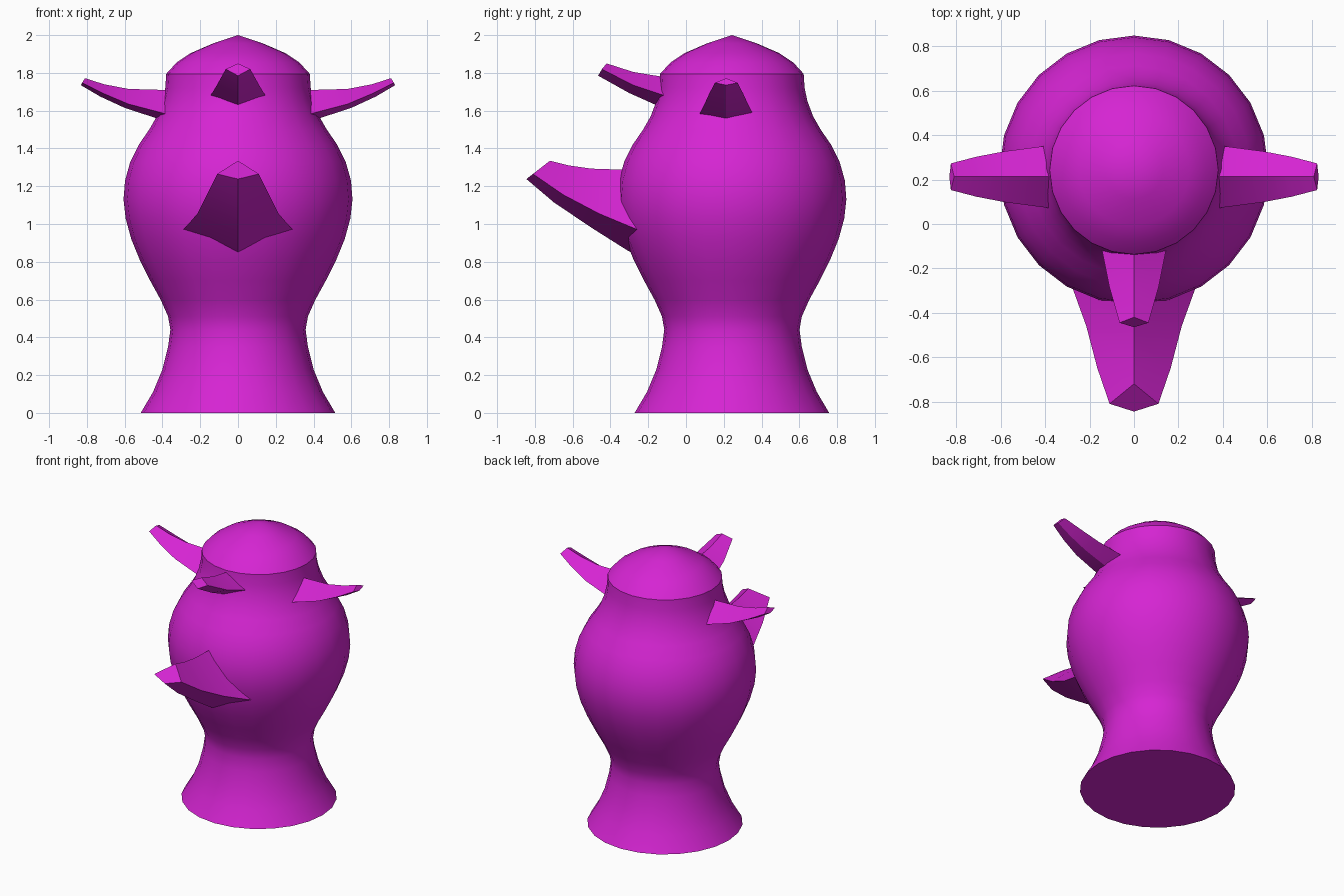
import bpy, bmesh, math
from mathutils import Matrix, Vector

if "Cube" in bpy.data.objects:
    bpy.data.objects.remove(bpy.data.objects["Cube"])

CY = 0.243  # body axis position in y

mat = bpy.data.materials.new("magenta")
mat.diffuse_color = (0.67, 0.018, 0.65, 1)
mat.use_nodes = True
mat.node_tree.nodes["Principled BSDF"].inputs["Base Color"].default_value = mat.diffuse_color


def finish(bm, name, angle):
    bmesh.ops.recalc_face_normals(bm, faces=bm.faces)
    me = bpy.data.meshes.new(name)
    bm.to_mesh(me)
    bm.free()
    ob = bpy.data.objects.new(name, me)
    bpy.context.collection.objects.link(ob)
    me.materials.append(mat)
    bpy.ops.object.select_all(action='DESELECT')
    ob.select_set(True)
    bpy.context.view_layer.objects.active = ob
    bpy.ops.object.shade_smooth_by_angle(angle=math.radians(angle))
    return ob


# Body: lathed profile (radius, height)
profile = [(0.515, 0), (0.45, 0.11), (0.40, 0.23), (0.37, 0.35), (0.358, 0.44),
           (0.37, 0.51), (0.41, 0.60), (0.465, 0.70), (0.52, 0.81), (0.565, 0.92),
           (0.595, 1.03), (0.606, 1.13), (0.598, 1.23), (0.57, 1.33), (0.525, 1.42),
           (0.47, 1.50), (0.43, 1.57), (0.40, 1.65), (0.385, 1.72), (0.38, 1.795),
           (0.325, 1.855), (0.25, 1.905), (0.13, 1.957)]
N = 24
bm = bmesh.new()
rings = [[bm.verts.new((r * math.sin(2 * math.pi * i / N),
                        CY - r * math.cos(2 * math.pi * i / N), z)) for i in range(N)]
         for r, z in profile]
for a, b in zip(rings, rings[1:]):
    for i in range(N):
        j = (i + 1) % N
        bm.faces.new((a[i], a[j], b[j], b[i]))
bm.faces.new(rings[0][::-1])
apex = bm.verts.new((0, CY, 2.0))
for i in range(N):
    bm.faces.new((rings[-1][i], rings[-1][(i + 1) % N], apex))
finish(bm, "body", 32)


# Horn: diamond section swept outwards along -y.
# Each station: top (out, z), side (out, half width, z), keel (out, z)
def horn(name, stations, matrix):
    bm = bmesh.new()
    loops = []
    for (to, tz), (so, w, sz), (ko, kz) in stations:
        pts = [(0, -to, tz), (w, -so, sz), (0, -ko, kz), (-w, -so, sz)]
        loops.append([bm.verts.new(matrix @ Vector(p)) for p in pts])
    for a, b in zip(loops, loops[1:]):
        for i in range(4):
            j = (i + 1) % 4
            bm.faces.new((a[i], a[j], b[j], b[i]))
    bm.faces.new(loops[0])
    bm.faces.new(loops[-1])
    finish(bm, name, 25)


# Large lower front horn
horn("lower_front_horn", [
    ((0.18, 1.30), (0.12, 0.34, 0.92), (0.18, 0.79)),
    ((0.35, 1.288), (0.28, 0.28, 0.98), (0.31, 0.86)),
    ((0.50, 1.293), (0.46, 0.215, 1.055), (0.50, 0.98)),
    ((0.62, 1.31), (0.65, 0.165, 1.155), (0.70, 1.115)),
    ((0.72, 1.335), (0.81, 0.11, 1.265), (0.845, 1.238))], Matrix())

# Small upper front horn
horn("upper_front_horn", [
    ((0.04, 1.775), (0.03, 0.165, 1.645), (0.04, 1.57)),
    ((0.14, 1.782), (0.115, 0.145, 1.68), (0.125, 1.615)),
    ((0.28, 1.805), (0.28, 0.112, 1.735), (0.30, 1.693)),
    ((0.42, 1.85), (0.445, 0.065, 1.82), (0.465, 1.785))], Matrix())

# Side horns, one turned to each side
side = [
    ((0.28, 1.71), (0.28, 0.155, 1.56), (0.30, 1.515)),
    ((0.40, 1.71), (0.39, 0.14, 1.585), (0.42, 1.556)),
    ((0.58, 1.715), (0.58, 0.115, 1.635), (0.60, 1.615)),
    ((0.71, 1.74), (0.71, 0.09, 1.69), (0.73, 1.675)),
    ((0.81, 1.772), (0.825, 0.06, 1.748), (0.832, 1.735))]
for name, s in (("right_side_horn", 1), ("left_side_horn", -1)):
    horn(name, side, Matrix.Translation((0, 0.213, 0)) @ Matrix.Rotation(s * math.pi / 2, 4, 'Z'))
